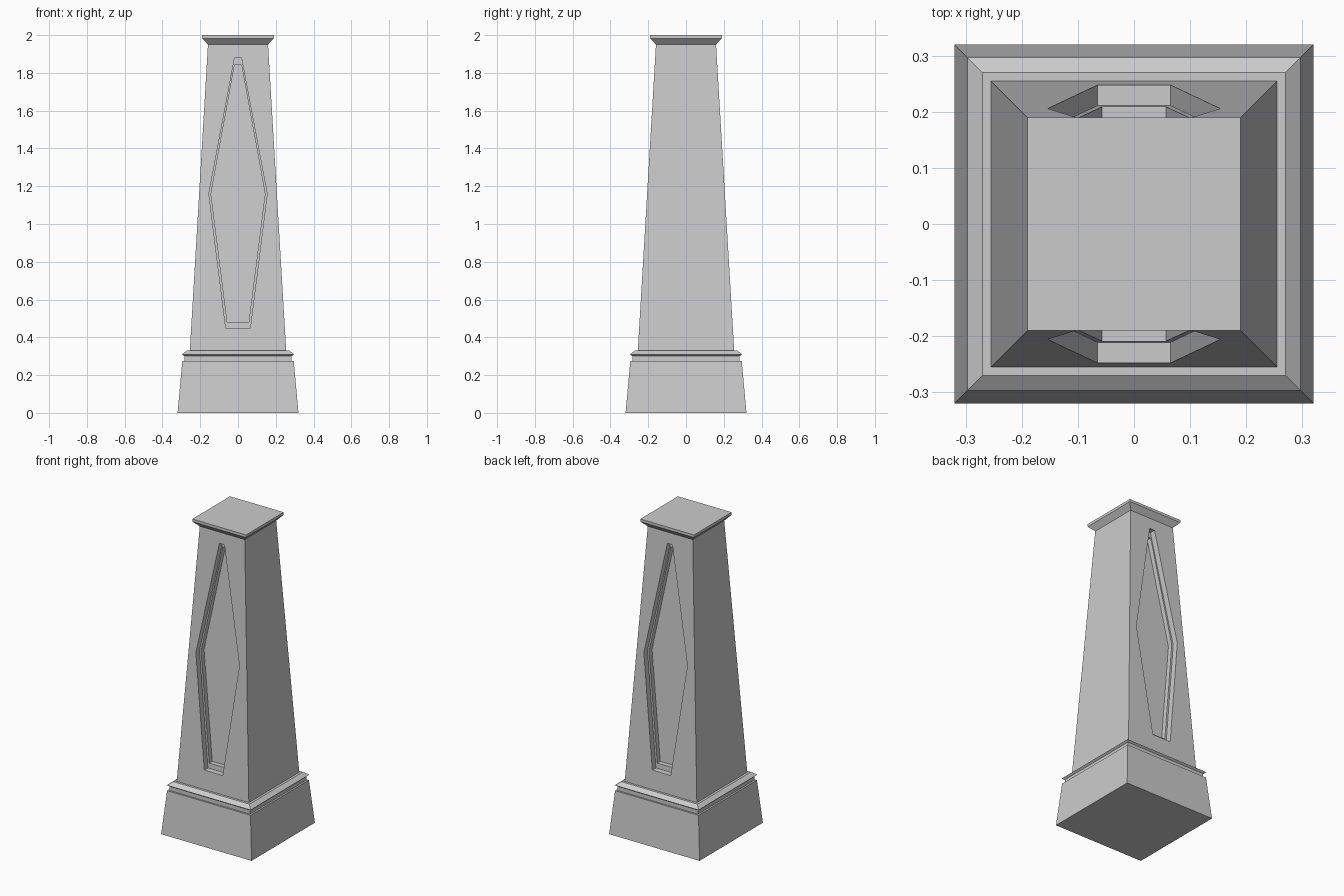
import bpy
import bmesh

if "Cube" in bpy.data.objects:
    bpy.data.objects.remove(bpy.data.objects["Cube"])


def finish(name, bm):
    bmesh.ops.recalc_face_normals(bm, faces=bm.faces)
    mesh = bpy.data.meshes.new(name)
    bm.to_mesh(mesh)
    bm.free()
    obj = bpy.data.objects.new(name, mesh)
    bpy.context.collection.objects.link(obj)
    return obj


def square_loft(name, profile):
    """Stack square rings given as (half width, z) and close both ends."""
    bm = bmesh.new()
    rings = [[bm.verts.new((sx * w, sy * w, z))
              for sx, sy in ((-1, -1), (1, -1), (1, 1), (-1, 1))]
             for w, z in profile]
    for a, b in zip(rings, rings[1:]):
        for i in range(4):
            j = (i + 1) % 4
            bm.faces.new((a[i], a[j], b[j], b[i]))
    bm.faces.new(rings[0])
    bm.faces.new(rings[-1])
    return finish(name, bm)


# Stepped base: plinth, recessed neck and sloping collar
square_loft("plinth", [(0.32, 0), (0.295, 0.275)])
square_loft("neck", [(0.284, 0.275), (0.284, 0.303)])
square_loft("collar", [(0.284, 0.301), (0.297, 0.31), (0.27, 0.33)])

# Flared cap
square_loft("cap", [(0.159, 1.95), (0.19, 1.983), (0.19, 2.0)])

# Tapered shaft with a two-step recessed panel on front and back
Z0, Z1, W0, W1 = 0.33, 1.95, 0.255, 0.159


def shaft_width(z):
    return W0 + (W1 - W0) * (z - Z0) / (Z1 - Z0)


OUTER = [(-0.065, 0.45), (0.065, 0.45), (0.154, 1.16),
         (0.018, 1.88), (-0.018, 1.88), (-0.154, 1.16)]
INNER = [(-0.057, 0.482), (0.057, 0.482), (0.143, 1.16),
         (0.018, 1.843), (-0.018, 1.843), (-0.143, 1.16)]

bm = bmesh.new()
corners = []
for side in (-1, 1):
    bl, br, tr, tl = [bm.verts.new((sx * w, side * w, z)) for sx, w, z in
                      ((-1, W0, Z0), (1, W0, Z0), (1, W1, Z1), (-1, W1, Z1))]
    corners.append((bl, br, tr, tl))
    # Rings of the recess: opening, ledge, inner edge, floor
    rings = [[bm.verts.new((x, side * (shaft_width(z) - depth), z))
              for x, z in outline]
             for outline, depth in ((OUTER, 0), (OUTER, 0.037),
                                    (INNER, 0.037), (INNER, 0.067))]
    h = rings[0]
    for face in ((bl, br, h[1], h[0]), (br, h[2], h[1]), (br, tr, h[2]),
                 (tr, h[3], h[2]), (tr, tl, h[4], h[3]), (tl, h[5], h[4]),
                 (tl, bl, h[5]), (bl, h[0], h[5])):
        bm.faces.new(face)
    for a, b in zip(rings, rings[1:]):
        for i in range(6):
            j = (i + 1) % 6
            bm.faces.new((a[i], a[j], b[j], b[i]))
    bm.faces.new(rings[-1])
front, back = corners
for i in range(4):
    j = (i + 1) % 4
    bm.faces.new((front[i], front[j], back[j], back[i]))
bmesh.ops.dissolve_limit(bm, angle_limit=0.005, verts=bm.verts, edges=bm.edges)
finish("shaft", bm)
